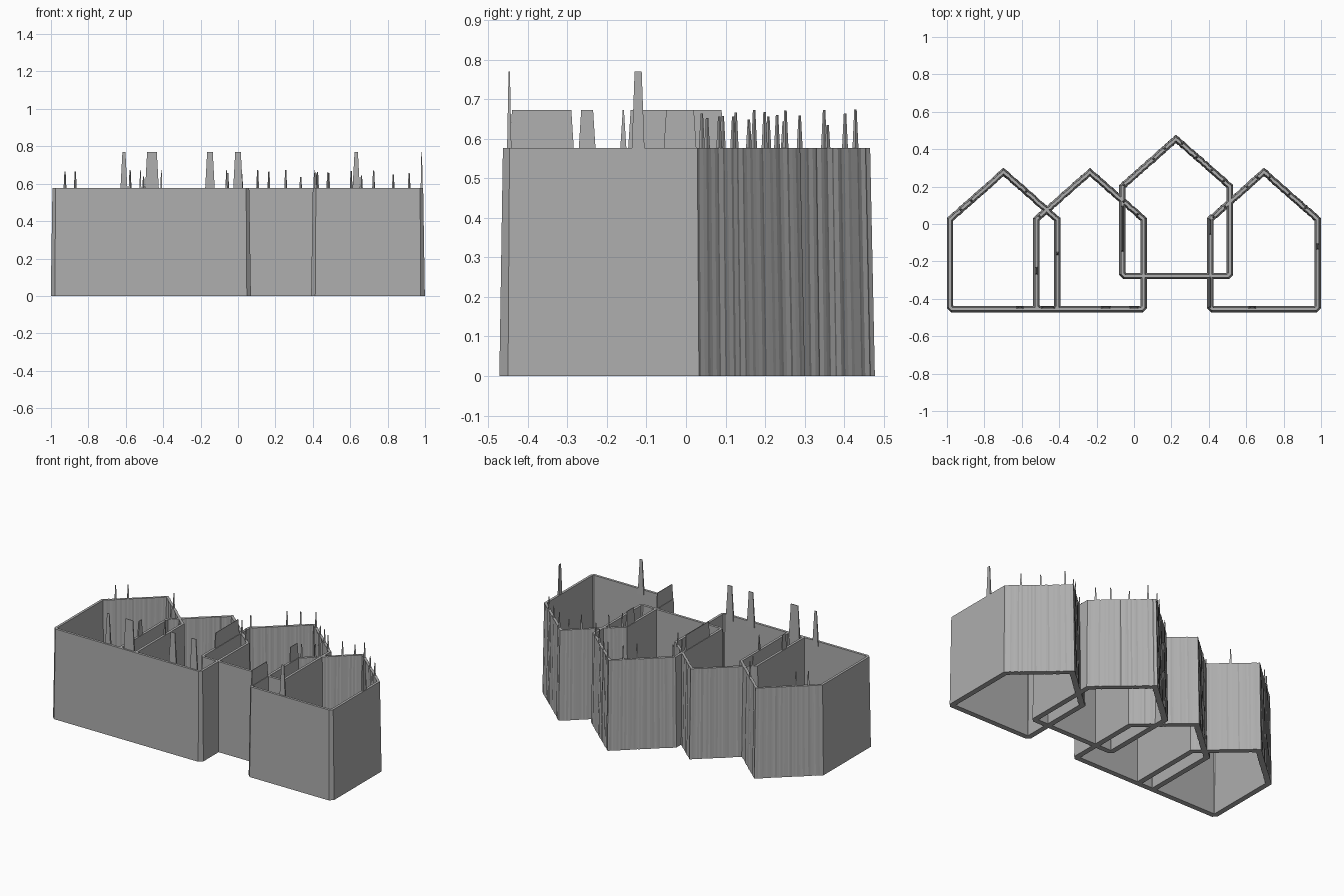
import bpy, bmesh, math, random
from mathutils import Vector

random.seed(4)
cube = bpy.data.objects.get("Cube")
if cube:
    bpy.data.objects.remove(cube)

grey = bpy.data.materials.new("plain_grey")
grey.use_nodes = True
colour = (0.42, 0.42, 0.42, 1)
grey.diffuse_color = colour
grey.node_tree.nodes["Principled BSDF"].inputs["Base Color"].default_value = colour

HALF, FRONT, EAVE, PEAK = 0.287, -0.455, 0.025, 0.278
HEIGHT, FOOT, RIM = 0.577, 0.017, 0.008


def finish(bm, name):
    bmesh.ops.recalc_face_normals(bm, faces=bm.faces)
    mesh = bpy.data.meshes.new(name)
    bm.to_mesh(mesh)
    bm.free()
    mesh.materials.append(grey)
    obj = bpy.data.objects.new(name, mesh)
    bpy.context.collection.objects.link(obj)
    return obj


def offset(points, dist):
    """Move a closed outline outwards with mitred corners."""
    result = []
    for i, p in enumerate(points):
        a = (p - points[i - 1]).normalized()
        b = (points[(i + 1) % len(points)] - p).normalized()
        na, nb = Vector((a.y, -a.x)), Vector((b.y, -b.x))
        result.append(p + (na + nb) * dist / (1 + na.dot(nb)))
    return result


def house_outline(cx, shift):
    """Pentagon plan with clipped front corners, counter-clockwise."""
    c = 0.012
    plan = [(-HALF, FRONT + c), (-HALF + c, FRONT), (HALF - c, FRONT), (HALF, FRONT + c),
            (HALF, EAVE), (0, PEAK), (-HALF, EAVE)]
    return [Vector((x + cx, y + shift)) for x, y in plan]


def roughen(rings, first, last, step=0.011):
    """Split the roof runs of all rings alike and ripple them slightly."""
    out = [[] for _ in rings]
    count = len(rings[0])
    for i in range(count):
        n = 1
        if first <= i < last:
            n = round((rings[0][i + 1] - rings[0][i]).length / step)
        for k in range(n):
            bump = random.uniform(-0.0025, 0.0025) if k else 0
            for ring, target in zip(rings, out):
                p = ring[i].lerp(ring[(i + 1) % count], k / n)
                target.append(p + Vector((0, bump)))
    return out


def house_wall(name, cx, shift):
    """Hollow wall, thicker at the foot than at the rim."""
    base = house_outline(cx, shift)
    rings = [offset(base, d) for d in (FOOT, RIM, -RIM, -FOOT)]
    rings = roughen(rings, 4, 6)
    bm = bmesh.new()
    loops = [[bm.verts.new((p.x, p.y, z)) for p in ring]
             for ring, z in zip(rings, (0, HEIGHT, HEIGHT, 0))]
    n = len(loops[0])
    for r in range(4):
        low, high = loops[r], loops[(r + 1) % 4]
        for i in range(n):
            j = (i + 1) % n
            bm.faces.new((low[i], low[j], high[j], high[i]))
    finish(bm, name)


def tab(name, start, end, top, taper=0.008, thick=0.006):
    """Thin tapered plate standing on the rim between two plan points."""
    a, b = Vector(start), Vector(end)
    along = (b - a).normalized()
    side = Vector((along.y, -along.x)) * thick
    bm = bmesh.new()
    sections = []
    for z, grow, s in ((HEIGHT - 0.03, taper, 1), (top, 0, 0.3)):
        p, q = a - along * grow, b + along * grow
        corners = (p - side * s, q - side * s, q + side * s, p + side * s)
        sections.append([bm.verts.new((c.x, c.y, z)) for c in corners])
    low, high = sections
    bm.faces.new(low)
    bm.faces.new(high)
    for i in range(4):
        j = (i + 1) % 4
        bm.faces.new((low[i], low[j], high[j], high[i]))
    finish(bm, name)


# Four interlocking house-shaped walls
houses = {"outer_right": (-0.697, 0), "inner_right": (-0.235, 0),
          "inner_left": (0.225, 0.177), "outer_left": (0.695, 0)}
for label, (cx, shift) in houses.items():
    house_wall(label + "_house_wall", cx, shift)

# Tall tabs on the front walls
for x, w in ((-0.61, 0.008), (-0.46, 0.026), (-0.15, 0.015), (0, 0.015), (0.632, 0.009)):
    tab("front_tab", (x - w, FRONT + 0.008), (x + w, FRONT + 0.008), 0.77, 0.012)

# Tabs on the side walls: house, side, y range, top
side_tabs = (("outer_left", 1, -0.13, -0.112, 0.77), ("outer_left", -1, -0.44, -0.29, 0.673),
             ("outer_left", -1, -0.05, 0.02, 0.673), ("inner_left", -1, -0.14, 0.09, 0.673),
             ("inner_right", -1, -0.265, -0.235, 0.673), ("outer_right", 1, -0.16, -0.157, 0.673))
for label, sign, y0, y1, top in side_tabs:
    x = houses[label][0] + sign * HALF
    tab("side_tab", (x, y0), (x, y1), top)

# Needle spikes along the roof runs, placed by their distance from the ridge
spikes = {"outer_right": (-0.228, -0.173, 0.12), "inner_right": (-0.27, 0.18, 0.255),
          "inner_left": (-0.28, -0.12, -0.06, 0.03, 0.11, 0.19, 0.255),
          "outer_left": (-0.27, -0.21, -0.09, -0.035, 0.03, 0.135, 0.22)}
slope = (PEAK - EAVE) / HALF
for label, places in spikes.items():
    cx, shift = houses[label]
    for d in places:
        ends = [(cx + t, PEAK + shift - abs(t) * slope) for t in (d - 0.002, d + 0.002)]
        tab("roof_spike", ends[0], ends[1], random.uniform(0.63, 0.675), 0.004)
